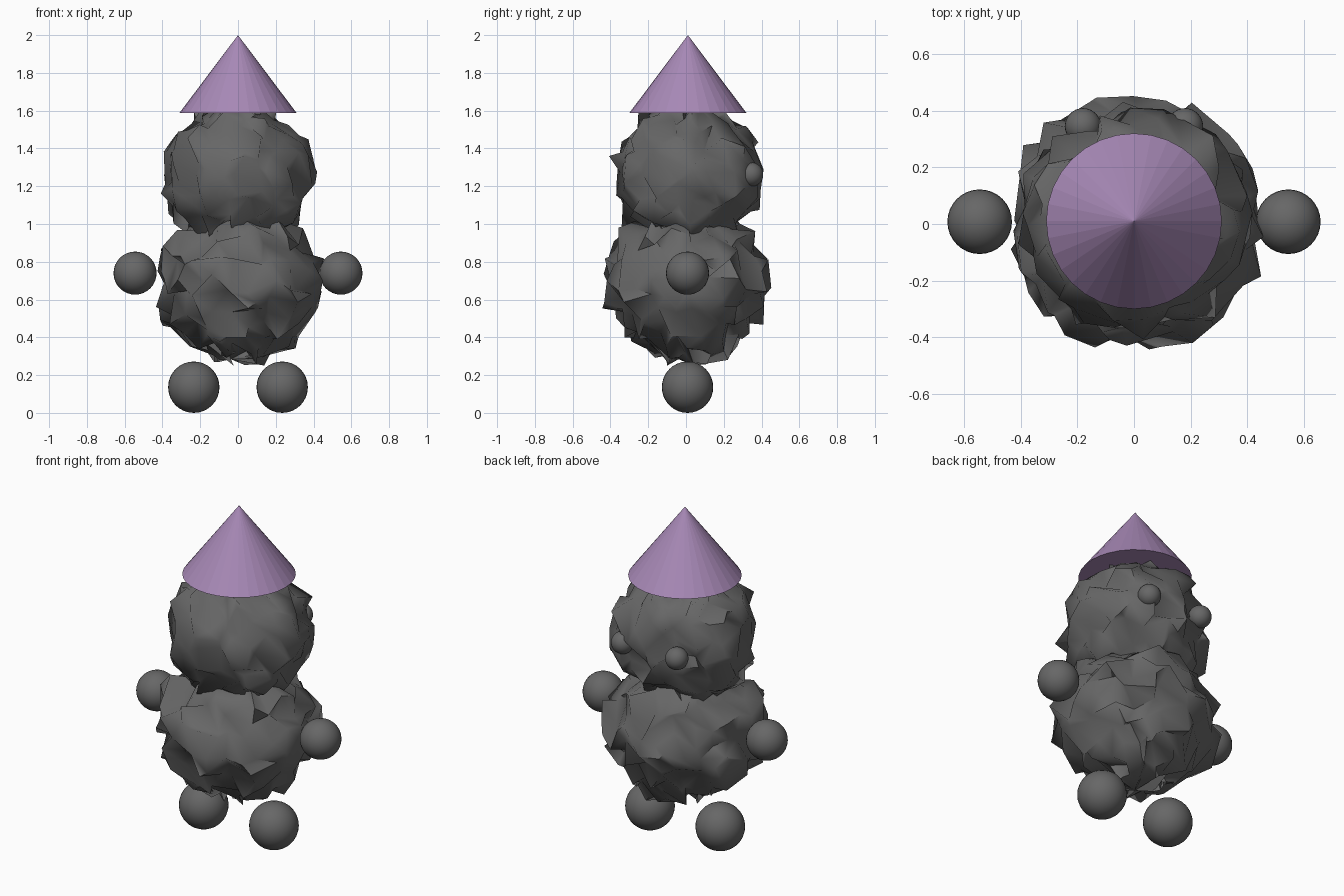
import bpy, math, random

if "Cube" in bpy.data.objects:
    bpy.data.objects.remove(bpy.data.objects["Cube"])

random.seed(4)


def material(name, rgb):
    m = bpy.data.materials.new(name)
    m.diffuse_color = (*rgb, 1)
    m.use_nodes = True
    m.node_tree.nodes["Principled BSDF"].inputs["Base Color"].default_value = m.diffuse_color
    return m


grey = material("dark grey", (0.135, 0.135, 0.135))
purple = material("soft purple", (0.39, 0.25, 0.47))


def finish(ob, name, mat, angle):
    ob.name = name
    ob.data.materials.append(mat)
    bpy.ops.object.shade_smooth_by_angle(angle=math.radians(angle))


def ball(name, loc, r):
    bpy.ops.mesh.primitive_uv_sphere_add(segments=32, ring_count=16, radius=r, location=loc)
    finish(bpy.context.object, name, grey, 40)


def shaggy_ball(name, loc, r, rz, jitter):
    # sphere whose vertices are randomly shifted to give a rough coat
    bpy.ops.mesh.primitive_uv_sphere_add(segments=26, ring_count=14, radius=1, location=loc)
    ob = bpy.context.object
    for v in ob.data.vertices:
        v.co.x *= r
        v.co.y *= r
        v.co.z *= rz
        for i in range(3):
            v.co[i] += random.uniform(-jitter, jitter)
    finish(ob, name, grey, 65)


Y = 0.008

# shaggy body and head
shaggy_ball("body", (0, Y, 0.685), 0.425, 0.39, 0.055)
shaggy_ball("head", (0, Y, 1.255), 0.385, 0.375, 0.05)

# paired hands, feet and eyes (eyes look towards +y)
for s, side in ((-1, "left"), (1, "right")):
    ball(side + "_hand", (s * 0.545, Y, 0.74), 0.114)
    ball(side + "_foot", (s * 0.234, Y, 0.136), 0.136)
    ball(side + "_eye", (s * 0.18, 0.345, 1.262), 0.064)

# pointed hat
bpy.ops.mesh.primitive_cone_add(vertices=32, radius1=0.31, radius2=0, depth=0.412,
                                location=(0, 0.01, 1.794))
finish(bpy.context.object, "hat", purple, 5)
